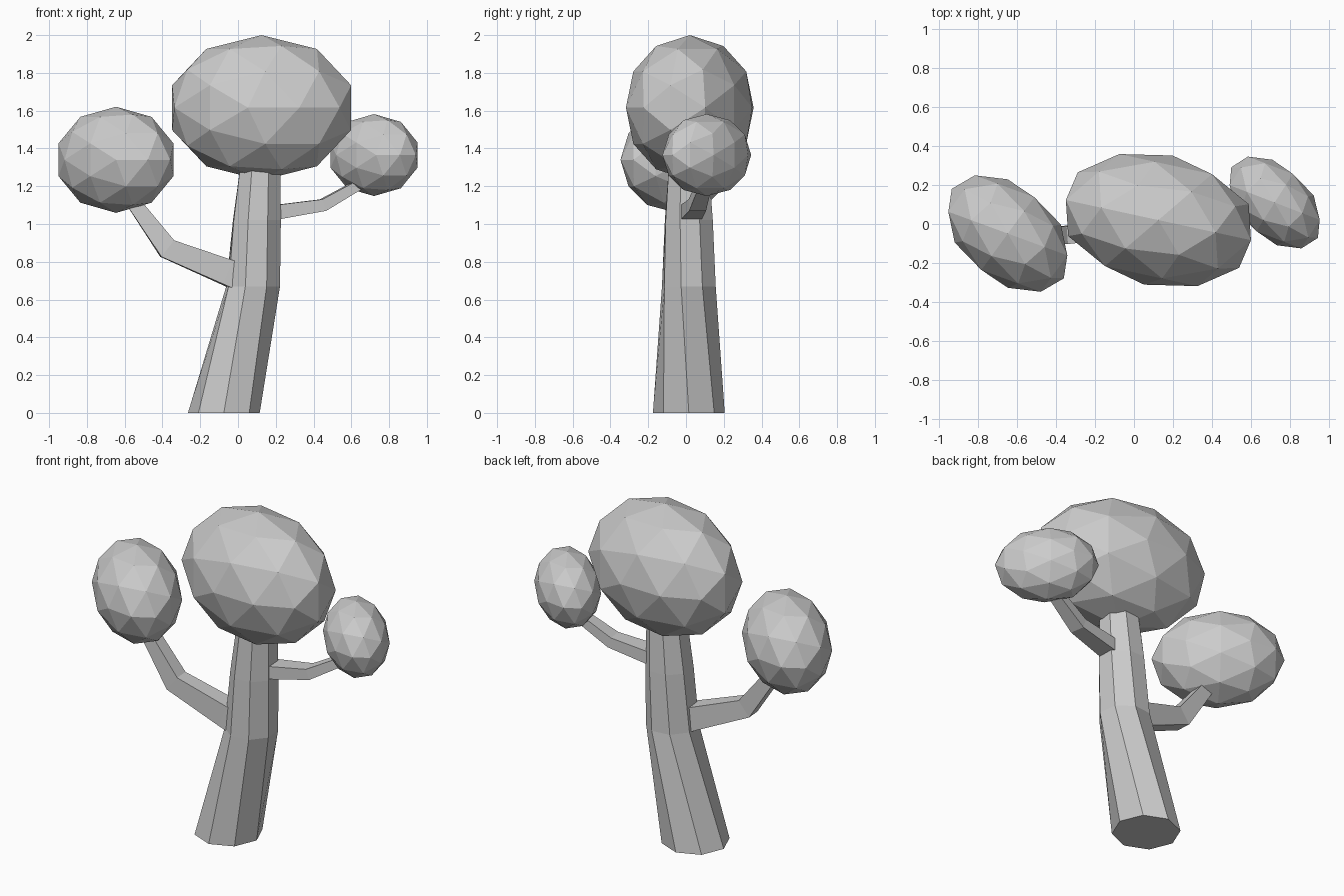
import bpy, bmesh, math
from mathutils import Vector
from itertools import combinations

if "Cube" in bpy.data.objects:
    bpy.data.objects.remove(bpy.data.objects["Cube"])


def finish(name, bm):
    bmesh.ops.recalc_face_normals(bm, faces=bm.faces[:])
    me = bpy.data.meshes.new(name)
    bm.to_mesh(me)
    bm.free()
    bpy.context.collection.objects.link(bpy.data.objects.new(name, me))


def skin(name, rings):
    """Closed tube through a list of point rings."""
    bm = bmesh.new()
    loops = [[bm.verts.new(p) for p in ring] for ring in rings]
    n = len(loops[0])
    for a, b in zip(loops, loops[1:]):
        for i in range(n):
            j = (i + 1) % n
            bm.faces.new((a[i], a[j], b[j], b[i]))
    bm.faces.new(loops[0])
    bm.faces.new(loops[-1])
    finish(name, bm)


def trunk_ring(x, z, r, twist):
    angles = [math.radians(45 * i + twist) for i in range(8)]
    return [(x + r * math.cos(a), 0.015 + r * math.sin(a), z) for a in angles]


def branch(name, stops):
    """Four-sided limb; each stop is (centre, half width, half height)."""
    pts = [Vector(s[0]) for s in stops]
    rings = []
    for i, (p, w, h) in enumerate(stops):
        t = (pts[min(i + 1, len(pts) - 1)] - pts[max(i - 1, 0)]).normalized()
        side = t.cross(Vector((0, 0, 1))).normalized()
        up = side.cross(t)
        rings.append([pts[i] + side * w * a + up * h * b
                      for a, b in ((-1, -1), (1, -1), (1, 1), (-1, 1))])
    skin(name, rings)


# Unit faceted ball: icosahedron corners plus rounded-out edge midpoints
PHI = (1 + 5 ** 0.5) / 2
corners = [Vector(p) for a in (-1, 1) for b in (-PHI, PHI)
           for p in ((a, b, 0), (0, a, b), (b, 0, a))]
ball = [c.normalized() for c in corners]
ball += [(p + q).normalized() for p, q in combinations(corners, 2) if (p - q).length < 2.1]


def foliage(name, centre, ax, ay, height):
    """Stretched, skewed ball; ax and ay are its horizontal axes."""
    bm = bmesh.new()
    ax, ay, az = Vector((*ax, 0)), Vector((*ay, 0)), Vector((0, 0, height))
    for p in ball:
        bm.verts.new(Vector(centre) + ax * p.x + ay * p.y + az * p.z)
    bmesh.ops.convex_hull(bm, input=bm.verts[:])
    finish(name, bm)


# Leaning, slightly twisted trunk
skin("trunk", [trunk_ring(-0.075, 0.0, 0.19, 0), trunk_ring(0.08, 0.67, 0.148, -16),
               trunk_ring(0.10, 1.02, 0.135, -20), trunk_ring(0.118, 1.30, 0.115, -22.5)])

# Limbs
branch("left_branch", [((0.05, 0.0, 0.70), 0.06, 0.072), ((-0.06, -0.02, 0.745), 0.055, 0.068),
                       ((-0.375, -0.06, 0.87), 0.045, 0.055), ((-0.58, -0.06, 1.15), 0.035, 0.035)])
branch("right_branch", [((0.12, 0.02, 1.05), 0.055, 0.04), ((0.22, 0.03, 1.065), 0.055, 0.038),
                        ((0.45, 0.06, 1.10), 0.045, 0.032), ((0.66, 0.10, 1.22), 0.035, 0.025)])

# Leaf masses
foliage("main_foliage", (0.125, 0.02, 1.616), (0.462, 0.082), (-0.20, 0.338), 0.384)
foliage("left_foliage", (-0.646, -0.049, 1.34), (0.272, 0.046), (-0.169, 0.298), 0.281)
foliage("right_foliage", (0.72, 0.11, 1.365), (0.20, 0.036), (-0.137, 0.235), 0.217)
